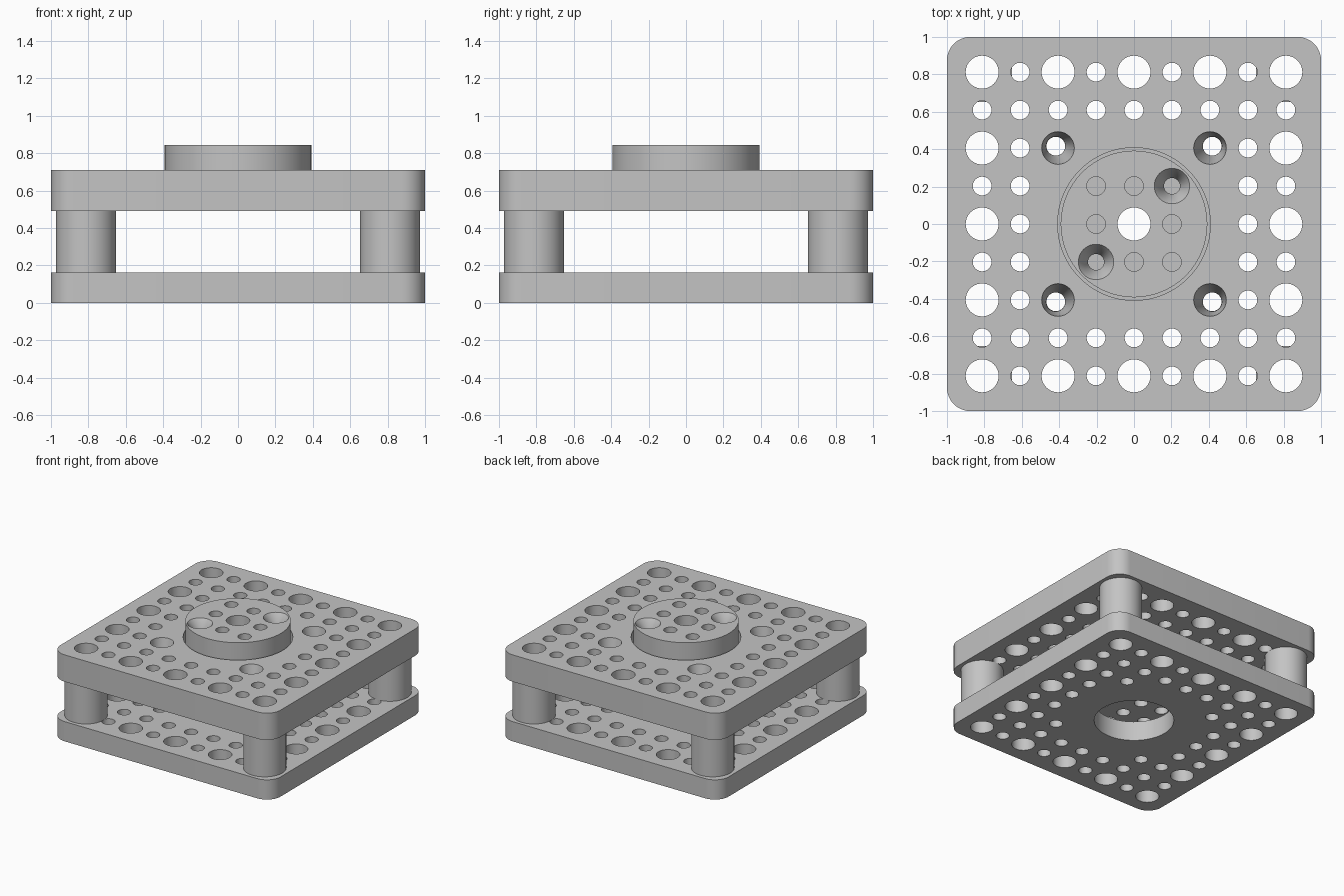
import bpy, bmesh
from mathutils import Matrix, Vector

cube = bpy.data.objects.get("Cube")
if cube:
    bpy.data.objects.remove(cube, do_unlink=True)

PITCH = 0.203          # hole grid spacing
BIG, SMALL = 0.088, 0.05
Z_BASE, Z_LOW, Z_TOP, Z_DISC = 0.162, 0.49, 0.71, 0.845
POCKET = 0.59          # floor of the turntable pocket

grey = bpy.data.materials.new("plain grey")
grey.use_nodes = True
colour = (0.55, 0.55, 0.55, 1)
grey.diffuse_color = colour
grey.node_tree.nodes["Principled BSDF"].inputs["Base Color"].default_value = colour


def make(name, bm):
    mesh = bpy.data.meshes.new(name)
    bm.to_mesh(mesh)
    bm.free()
    mesh.materials.append(grey)
    obj = bpy.data.objects.new(name, mesh)
    bpy.context.collection.objects.link(obj)
    return obj


def drum(bm, x, y, z0, z1, r0, r1=None, lean=(0, 0), sides=40):
    """Cylinder or cone from z0 to z1; lean shifts the lower end sideways."""
    h = z1 - z0
    shear = Matrix.Identity(4)
    shear[0][2], shear[1][2] = -lean[0] / h, -lean[1] / h
    centre = Vector((x + lean[0] / 2, y + lean[1] / 2, (z0 + z1) / 2))
    bmesh.ops.create_cone(bm, cap_ends=True, segments=sides, radius1=r0,
                          radius2=r0 if r1 is None else r1, depth=h,
                          matrix=Matrix.Translation(centre) @ shear)


def plate(name, z0, z1):
    """Square slab with rounded vertical corners."""
    bm = bmesh.new()
    bmesh.ops.create_cube(bm, size=1, matrix=Matrix.Translation((0, 0, (z0 + z1) / 2))
                          @ Matrix.Diagonal((2, 2, z1 - z0, 1)))
    upright = [e for e in bm.edges if abs(e.verts[0].co.z - e.verts[1].co.z) > 0.01]
    bmesh.ops.bevel(bm, geom=upright, offset=0.125, segments=10, profile=0.5, affect='EDGES')
    return make(name, bm)


def cut(obj, cutters):
    """Subtract a cutter mesh and shade the result."""
    tool = make("cutter", cutters)
    tool.hide_render = True
    mod = obj.modifiers.new("holes", 'BOOLEAN')
    mod.operation, mod.solver, mod.object, mod.use_self = 'DIFFERENCE', 'EXACT', tool, True
    bpy.ops.object.select_all(action='DESELECT')
    bpy.context.view_layer.objects.active = obj
    obj.select_set(True)
    bpy.ops.object.modifier_apply(modifier=mod.name)
    bpy.data.objects.remove(tool, do_unlink=True)
    bpy.ops.object.shade_smooth_by_angle(angle=0.6)


def border_holes(bm, z0, z1):
    """Two outer rings of the grid: wide holes on even cells of the outermost ring."""
    for i in range(-4, 5):
        for j in range(-4, 5):
            ring = max(abs(i), abs(j))
            if ring >= 3:
                wide = ring == 4 and i % 2 == 0 and j % 2 == 0
                drum(bm, i * PITCH, j * PITCH, z0 - 0.02, z1 + 0.02, BIG if wide else SMALL)


corners = [(sx, sy) for sx in (-1, 1) for sy in (-1, 1)]

# Bottom plate with a wide centre opening
holes = bmesh.new()
border_holes(holes, 0, Z_BASE)
drum(holes, 0, 0, -0.02, Z_BASE + 0.02, 0.3, sides=64)
for sx, sy in corners:
    drum(holes, sx * 0.418, sy * 0.416, -0.02, Z_BASE + 0.02, SMALL)
cut(plate("bottom_plate", 0, Z_BASE), holes)

# Top plate with turntable pocket and four leaning tapered holes
holes = bmesh.new()
border_holes(holes, Z_LOW, Z_TOP)
drum(holes, 0, 0, POCKET, Z_TOP + 0.02, 0.408, sides=96)
drum(holes, 0, 0, Z_LOW - 0.02, POCKET + 0.02, BIG)
for sx, sy in corners:
    drum(holes, sx * 2 * PITCH, sy * 2 * PITCH, Z_LOW - 0.005, Z_TOP + 0.005,
         SMALL, BIG, (sx * 0.013, sy * 0.011))
cut(plate("top_plate", Z_LOW, Z_TOP), holes)

# Hollow corner pillars
for sx, sy in corners:
    x, y = sx * 4 * PITCH, sy * 4 * PITCH
    body, bore = bmesh.new(), bmesh.new()
    drum(body, x, y, Z_BASE, Z_LOW, 0.16, sides=64)
    drum(bore, x, y, Z_BASE - 0.02, Z_LOW + 0.02, BIG)
    side = "left" if sx > 0 else "right"
    cut(make(("back_" if sy > 0 else "front_") + side + "_pillar", body), bore)

# Turntable disc: centre bore, small holes and two countersinks
body, holes = bmesh.new(), bmesh.new()
drum(body, 0, 0, POCKET, Z_DISC, 0.392, sides=96)
for i in (-1, 0, 1):
    for j in (-1, 0, 1):
        x, y = i * PITCH, j * PITCH
        sunk = i == j != 0
        radius = BIG if i == j == 0 else 0.043 if sunk else SMALL
        drum(holes, x, y, POCKET - 0.02, Z_DISC + 0.02, radius)
        if sunk:
            drum(holes, x, y, Z_DISC - 0.08, Z_DISC + 0.002, 0.043, 0.096)
cut(make("turntable_disc", body), holes)
